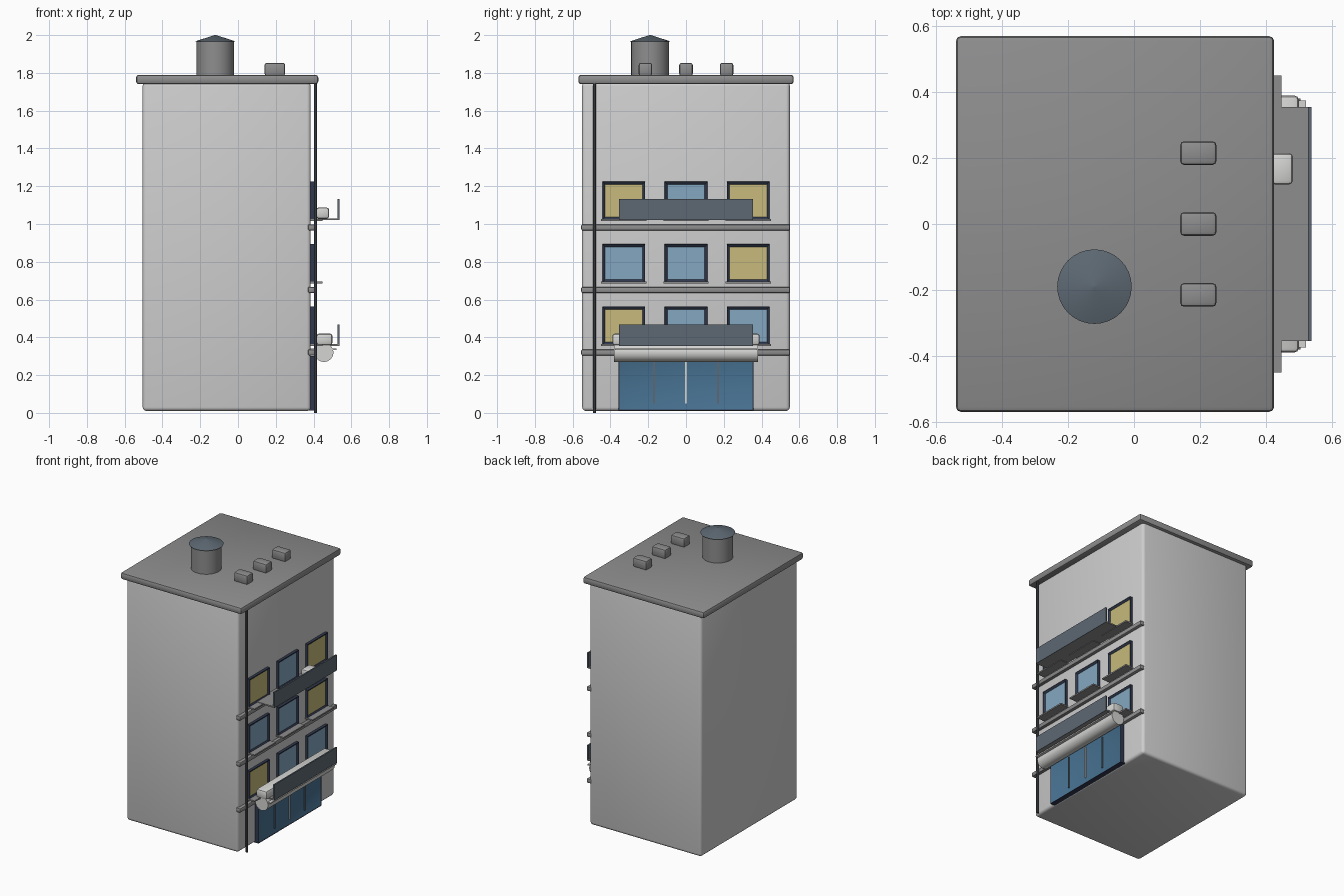
import bpy, bmesh, math
from mathutils import Matrix

cube = bpy.data.objects.get("Cube")
if cube:
    bpy.data.objects.remove(cube, do_unlink=True)


def material(name, r, g, b):
    m = bpy.data.materials.new(name)
    m.use_nodes = True
    m.diffuse_color = (r, g, b, 1)
    m.node_tree.nodes["Principled BSDF"].inputs["Base Color"].default_value = (r, g, b, 1)
    return m


WALL = material("wall grey", 0.62, 0.62, 0.62)
TRIM = material("roof grey", 0.27, 0.27, 0.275)
LIGHT = material("pale metal", 0.66, 0.66, 0.65)
SLATE = material("slate panel", 0.11, 0.14, 0.17)
DARK = material("dark pipe", 0.035, 0.037, 0.042)
FRAME = material("navy frame", 0.03, 0.04, 0.075)
BLUE = material("blue glass", 0.23, 0.39, 0.53)
YELLOW = material("lit glass", 0.57, 0.49, 0.2)
SHOP = material("shop glass", 0.065, 0.17, 0.29)


def finish(name, bm, *mats):
    mesh = bpy.data.meshes.new(name)
    bm.normal_update()
    bm.to_mesh(mesh)
    bm.free()
    for m in mats:
        mesh.materials.append(m)
    mesh.shade_smooth()
    mesh.set_sharp_from_angle(angle=math.radians(35))
    obj = bpy.data.objects.new(name, mesh)
    bpy.context.collection.objects.link(obj)
    return obj


def box_mesh(x, y, z):
    # Box from (min, max) ranges on each axis
    bm = bmesh.new()
    size = [r[1] - r[0] for r in (x, y, z)]
    mid = [(r[1] + r[0]) / 2 for r in (x, y, z)]
    bmesh.ops.create_cube(bm, size=1, matrix=Matrix.Translation(mid) @ Matrix.Diagonal((*size, 1)))
    return bm


def box(name, x, y, z, mat, bevel=0, segments=2):
    bm = box_mesh(x, y, z)
    if bevel:
        bmesh.ops.bevel(bm, geom=bm.edges[:], offset=bevel, segments=segments,
                        profile=0.5, affect='EDGES')
    return finish(name, bm, mat)


def cylinder(name, centre, r1, r2, depth, mat, sides=32, along_y=False):
    bm = bmesh.new()
    turn = Matrix.Rotation(math.pi / 2, 4, 'X') if along_y else Matrix()
    bmesh.ops.create_cone(bm, cap_ends=True, segments=sides, radius1=r1, radius2=r2,
                          depth=depth, matrix=Matrix.Translation(centre) @ turn)
    return finish(name, bm, mat)


def glazed_panel(name, x, y, z, border, recess, frame, glass):
    # Framed pane: the outward face is inset and pushed back
    bm = box_mesh(x, y, z)
    bm.normal_update()
    face = max(bm.faces, key=lambda f: f.normal.x)
    bmesh.ops.inset_region(bm, faces=[face], thickness=border)
    bmesh.ops.translate(bm, verts=face.verts[:], vec=(-recess, 0, 0))
    face.material_index = 1
    return finish(name, bm, frame, glass)


FACADE = 0.385

# Main block and roof slab
box("building_body", (-0.505, FACADE), (-0.55, 0.55), (0.01, 1.75), WALL, 0.02, 3)
box("roof_slab", (-0.54, 0.425), (-0.57, 0.57), (1.74, 1.79), TRIM, 0.015)

# Rooftop tank and vents
cylinder("water_tank", (-0.12, -0.19, 1.875), 0.1, 0.1, 0.18, TRIM)
cylinder("tank_roof", (-0.12, -0.19, 1.9825), 0.113, 0.004, 0.035, SLATE)
for i, y in enumerate((-0.215, 0.0, 0.215)):
    box(f"roof_vent_{i + 1}", (0.14, 0.25), (y - 0.036, y + 0.036), (1.785, 1.853), TRIM, 0.012)

# Windows with sills, and a belt course under each storey
panes = ((YELLOW, BLUE, BLUE), (BLUE, BLUE, YELLOW), (YELLOW, BLUE, YELLOW))
for floor, row in enumerate(panes):
    base = 0.36 + 0.331 * floor
    box(f"belt_course_{floor + 1}", (0.37, 0.407), (-0.555, 0.55),
        (base - 0.056, base - 0.024), TRIM, 0.008)
    for col, glass in enumerate(row):
        y = 0.33 * (col - 1)
        tag = f"{floor + 1}_{col + 1}"
        glazed_panel(f"window_{tag}", (0.375, 0.405), (y - 0.113, y + 0.113),
                     (base, base + 0.202), 0.02, 0.01, FRAME, glass)
        box(f"window_sill_{tag}", (0.38, 0.447), (y - 0.12, y + 0.12),
            (base - 0.006, base + 0.004), TRIM)

# Balconies
for name, z in (("lower", 0.355), ("upper", 1.02)):
    box(f"{name}_balcony_floor", (0.38, 0.535), (-0.355, 0.355), (z, z + 0.009), TRIM)
    box(f"{name}_balcony_panel", (0.528, 0.538), (-0.355, 0.355), (z, z + 0.112), SLATE)
box("balcony_cooler", (0.415, 0.482), (0.12, 0.215), (1.029, 1.087), LIGHT, 0.012)

# Awning roll, its cover and support plate
cylinder("awning_roll", (0.455, 0.32, 0), 0.05, 0.05, 0.76, LIGHT, along_y=True).location = (
    0, -0.32, 0.32)
box("awning_plate", (0.385, 0.522), (-0.375, 0.375), (0.332, 0.341), LIGHT)
box("awning_cover", (0.415, 0.5), (-0.39, 0.39), (0.358, 0.42), LIGHT, 0.014)

# Shop front with mullions
glazed_panel("shop_front", (0.375, 0.413), (-0.357, 0.357), (0.012, 0.3),
             0.008, 0.003, FRAME, SHOP)
for i, (y, mat) in enumerate(((-0.17, SLATE), (0, LIGHT), (0.17, SLATE))):
    box(f"shop_mullion_{i + 1}", (0.405, 0.416), (y - 0.005, y + 0.005), (0.05, 0.28), mat)

# Drain pipe
cylinder("drain_pipe", (0.411, -0.485, 0.872), 0.008, 0.008, 1.744, DARK, 12)
